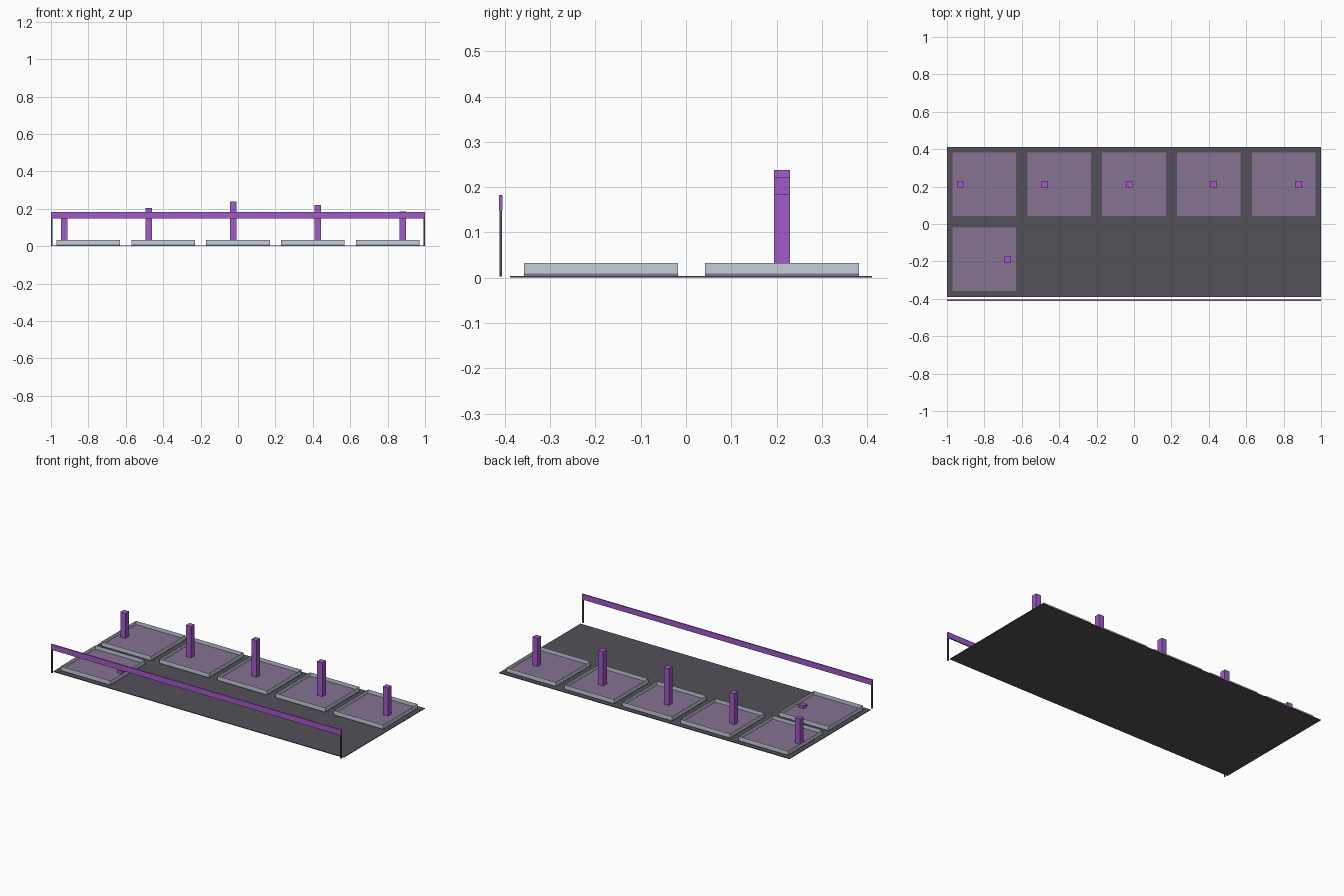
import bpy
import bmesh
from mathutils import Matrix, Vector

if "Cube" in bpy.data.objects:
    bpy.data.objects.remove(bpy.data.objects["Cube"])


def material(name, color):
    m = bpy.data.materials.new(name)
    m.diffuse_color = (*color, 1)
    m.use_nodes = True
    m.node_tree.nodes["Principled BSDF"].inputs["Base Color"].default_value = m.diffuse_color
    return m


PURPLE = material("purple", (0.36, 0.10, 0.58))
MUTED = material("muted_purple", (0.24, 0.17, 0.29))
DARK = material("dark", (0.09, 0.08, 0.10))
PALE = material("pale_grey", (0.55, 0.61, 0.69))


def box(name, lo, hi, mat, open_ends=False):
    """Axis-aligned box between two corners; open_ends leaves only the four walls."""
    lo, hi = Vector(lo), Vector(hi)
    bm = bmesh.new()
    bmesh.ops.create_cube(bm, size=1, matrix=Matrix.Translation((lo + hi) / 2)
                          @ Matrix.Diagonal((*(hi - lo), 1)))
    if open_ends:
        bm.normal_update()
        ends = [f for f in bm.faces if abs(f.normal.z) > 0.5]
        bmesh.ops.delete(bm, geom=ends, context='FACES_ONLY')
    me = bpy.data.meshes.new(name)
    bm.to_mesh(me)
    bm.free()
    me.materials.append(mat)
    ob = bpy.data.objects.new(name, me)
    bpy.context.collection.objects.link(ob)
    return ob


BASE_TOP, FLOOR, RIM = 0.004, 0.009, 0.032
ROW_BACK, ROW_FRONT = 0.212, -0.188
HALF_TRAY, HALF_BAR = 0.17, 0.0175

# Base slab
box("base", (-1, -0.389, 0), (1, 0.411, BASE_TOP), DARK)

# Open trays: five along the back, one at the front left
trays = [(-0.8 + 0.4 * i, ROW_BACK) for i in range(5)] + [(-0.8, ROW_FRONT)]
for i, (x, y) in enumerate(trays, 1):
    h = HALF_TRAY
    box(f"tray_floor_{i}", (x - h, y - h, BASE_TOP), (x + h, y + h, FLOOR), MUTED)
    box(f"tray_walls_{i}", (x - h, y - h, FLOOR), (x + h, y + h, RIM), PALE, True)

# Upright bars standing in the trays
tops = [0.165, 0.204, 0.238, 0.221, 0.185]
bars = [(-0.93 + 0.4525 * i, ROW_BACK, t) for i, t in enumerate(tops)]
bars.append((-0.674, ROW_FRONT, 0.026))
for i, (x, y, top) in enumerate(bars, 1):
    h = HALF_BAR
    box(f"bar_{i}", (x - h, y - h, FLOOR), (x + h, y + h, top), PURPLE)

# Front rail on two thin end posts
box("front_rail", (-1, -0.413, 0.148), (1, -0.405, 0.182), PURPLE)
for side, x in (("left", -0.996), ("right", 0.996)):
    box(f"rail_post_{side}", (x - 0.004, -0.412, 0.003), (x + 0.004, -0.406, 0.148), DARK)
